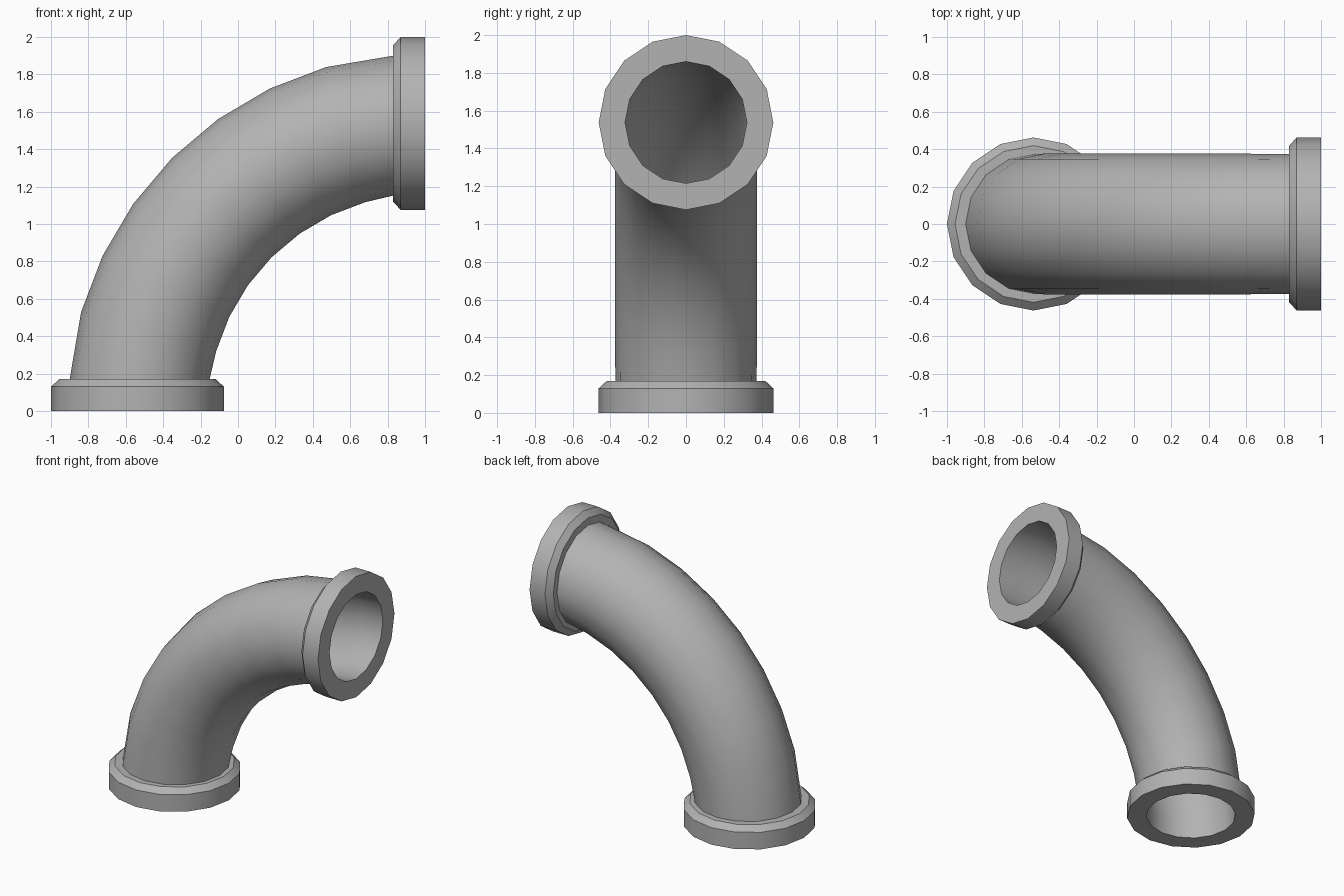
import bpy, bmesh
from math import sin, cos, tau, radians
from mathutils import Vector

if "Cube" in bpy.data.objects:
    bpy.data.objects.remove(bpy.data.objects["Cube"])

SIDES = 16
BEND = 1.5375      # radius of the pipe's centre line, bend centre at (1, 0, 0)
FLANGE, PIPE, BORE = 0.4625, 0.376, 0.3225


def ring(bm, degrees, radius, slide=0.0, shift=0.0):
    """Ring of vertices square to the bend, slid along it or shifted outwards."""
    a = radians(degrees)
    out = Vector((-cos(a), 0, sin(a)))
    along = Vector((sin(a), 0, cos(a)))
    side = Vector((0, 1, 0))
    centre = Vector((1, 0, 0)) + out * (BEND + shift) + along * slide
    return [bm.verts.new(centre + radius * (out * cos(t) + side * sin(t)))
            for t in (tau * i / SIDES for i in range(SIDES))]


bm = bmesh.new()
bend = [45 + 9.65 * k for k in range(-3, 4)]

# flange profile: radius, distance from the pipe mouth, outward shift
flange = [(FLANGE, 0, 0), (FLANGE, 0.13, 0), (0.419, 0.17, 0),
          (0.374, 0.17, -0.0115)]

# outside: lower flange, bent pipe, upper flange
rings = [ring(bm, 0, r, d, s) for r, d, s in flange]
rings += [ring(bm, a, PIPE) for a in bend]
rings += [ring(bm, 90, r, -d, s) for r, d, s in reversed(flange)]

# inside: bore running back to the lower mouth
rings += [ring(bm, a, BORE) for a in [90, 84] + bend[::-1] + [6, 0]]

# skin the closed chain of rings
for lower, upper in zip(rings, rings[1:] + rings[:1]):
    for i in range(SIDES):
        j = (i + 1) % SIDES
        bm.faces.new((lower[i], lower[j], upper[j], upper[i]))
bmesh.ops.recalc_face_normals(bm, faces=bm.faces[:])

mesh = bpy.data.meshes.new("pipe_elbow")
bm.to_mesh(mesh)
bm.free()
elbow = bpy.data.objects.new("pipe_elbow", mesh)
bpy.context.collection.objects.link(elbow)

# dark grey metal
metal = bpy.data.materials.new("dark_metal")
metal.diffuse_color = (0.45, 0.45, 0.45, 1)
metal.use_nodes = True
metal.node_tree.nodes["Principled BSDF"].inputs["Base Color"].default_value = metal.diffuse_color
mesh.materials.append(metal)

# smooth pipe, crisp flange edges
bpy.context.view_layer.objects.active = elbow
elbow.select_set(True)
bpy.ops.object.shade_smooth_by_angle(angle=radians(30))
